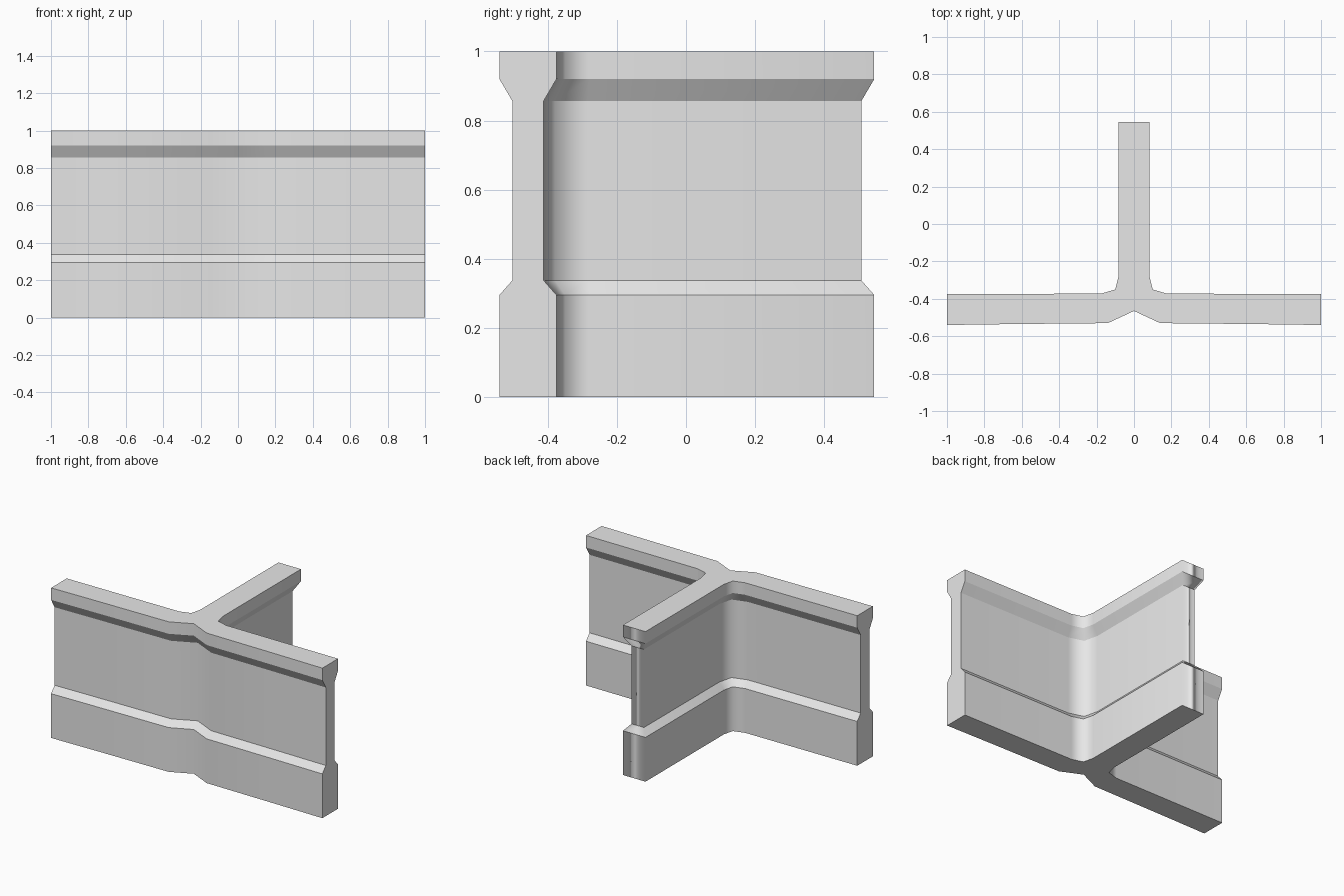
import bpy
import bmesh
from mathutils import Vector

if "Cube" in bpy.data.objects:
    bpy.data.objects.remove(bpy.data.objects["Cube"])

# Plain concrete grey
grey = bpy.data.materials.new("concrete_grey")
grey.use_nodes = True
colour = (0.8, 0.8, 0.8, 1)
grey.diffuse_color = colour
grey.node_tree.nodes["Principled BSDF"].inputs["Base Color"].default_value = colour

# Plan of the right half, from the front notch round to the rear end
half = [(0, -0.465), (0.14, -0.53), (0.65, -0.535), (1, -0.54), (1, -0.375),
        (0.175, -0.372), (0.1, -0.35), (0.083, -0.28), (0.083, 0.545)]
plan = [Vector(p) for p in half + [(-x, y) for x, y in half[:0:-1]]]
count = len(plan)


def is_end(i):
    """The three flat wall ends keep their position when the wall narrows."""
    a, b = plan[i], plan[(i + 1) % count]
    return (a.x == b.x and abs(a.x) == 1) or (a.y == b.y == 0.545)


def inset_plan(amount):
    """Move every wall side inward and meet neighbouring sides again."""
    points = []
    for i in range(count):
        d0 = (plan[i] - plan[i - 1]).normalized()
        d1 = (plan[(i + 1) % count] - plan[i]).normalized()
        n0, n1 = Vector((-d0.y, d0.x)), Vector((-d1.y, d1.x))
        a0 = 0 if is_end((i - 1) % count) else amount
        a1 = 0 if is_end(i) else amount
        det = n0.x * n1.y - n0.y * n1.x
        if abs(det) < 0.0001:
            points.append(plan[i] + n0 * a0)
        else:
            points.append(plan[i] + Vector((a0 * n1.y - a1 * n0.y,
                                            a1 * n0.x - a0 * n1.x)) / det)
    return points


# Height and inset of each level: plinth, recessed panel, coping
levels = [(0, 0), (0.295, 0), (0.337, 0.037), (0.857, 0.037), (0.92, 0), (1, 0)]
bm = bmesh.new()
rings = [[bm.verts.new((p.x, p.y, z)) for p in inset_plan(inset)]
         for z, inset in levels]
for low, high in zip(rings, rings[1:]):
    for i in range(count):
        j = (i + 1) % count
        bm.faces.new((low[i], low[j], high[j], high[i]))
bm.faces.new(rings[0][::-1])
bm.faces.new(rings[-1])

# Round shading at the bends, sharp at the ledges and wall ends
for face in bm.faces:
    face.smooth = True
for ring in rings:
    for i in range(count):
        bm.edges.get((ring[i], ring[(i + 1) % count])).smooth = False
for low, high in zip(rings, rings[1:]):
    for i in range(count):
        if is_end(i) or is_end((i - 1) % count):
            bm.edges.get((low[i], high[i])).smooth = False

mesh = bpy.data.meshes.new("t_junction_wall")
bm.to_mesh(mesh)
bm.free()
mesh.materials.append(grey)
wall = bpy.data.objects.new("t_junction_wall", mesh)
bpy.context.collection.objects.link(wall)
weighted = wall.modifiers.new("even_shading", "WEIGHTED_NORMAL")
weighted.keep_sharp = True
